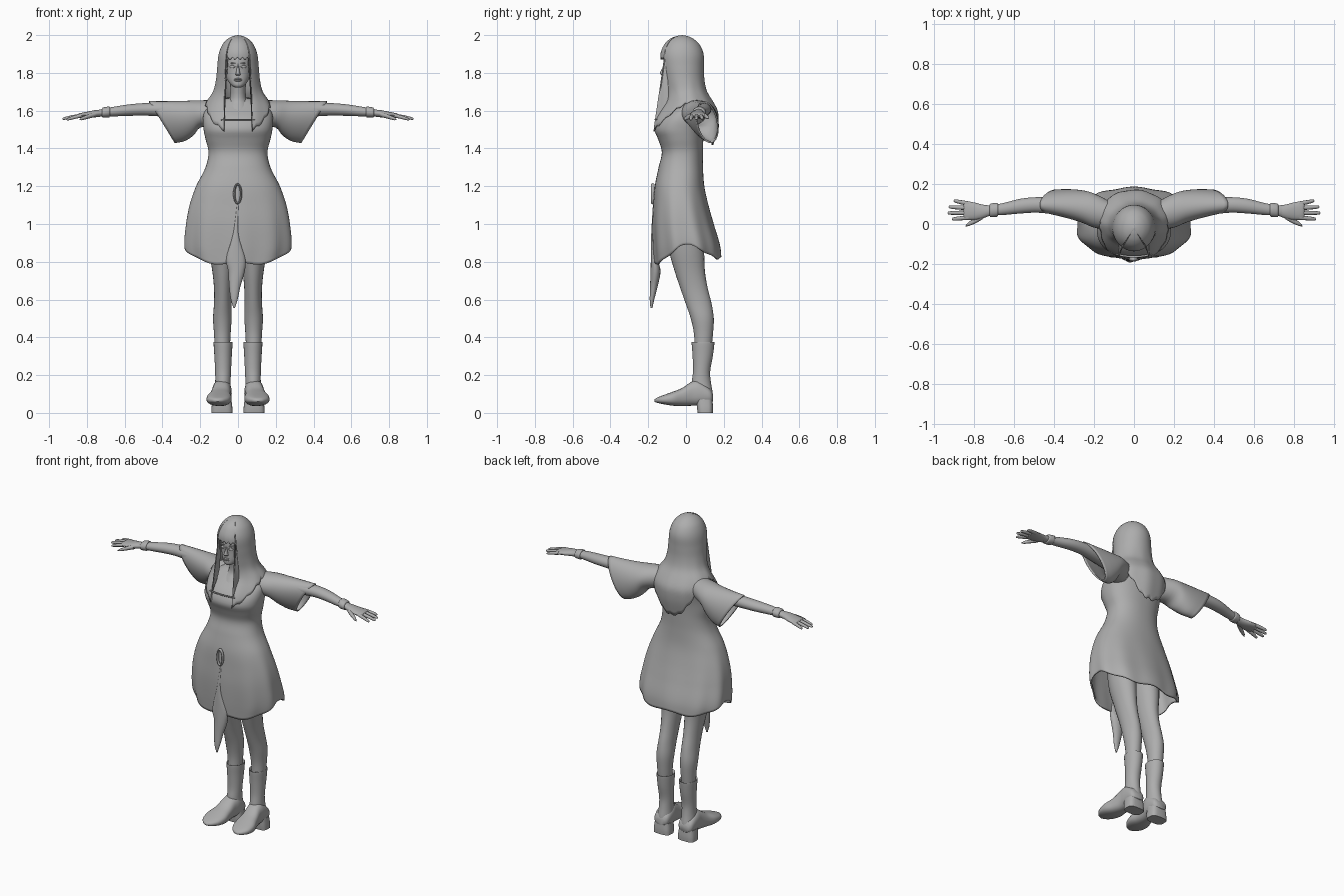
import bpy, bmesh, math
from mathutils import Vector

grey = bpy.data.materials.new("plain_grey")
grey.diffuse_color = (0.42, 0.42, 0.42, 1)


def lookup(tab, x):
    """Smooth (cubic) interpolation of a table whose first column is the key."""
    x = min(max(x, tab[0][0]), tab[-1][0])
    i = max(j for j in range(len(tab) - 1) if tab[j][0] <= x)
    a, b = tab[i], tab[i + 1]
    p, q = tab[max(i - 1, 0)], tab[min(i + 2, len(tab) - 1)]
    h = b[0] - a[0]
    t = (x - a[0]) / h
    out = []
    for c in range(1, len(a)):
        ma = (b[c] - p[c]) / (b[0] - p[0]) * h
        mb = (q[c] - a[c]) / (q[0] - a[0]) * h
        out.append((2*t**3 - 3*t**2 + 1) * a[c] + (t**3 - 2*t**2 + t) * ma
                   + (3*t**2 - 2*t**3) * b[c] + (t**3 - t**2) * mb)
    return out


def skin(name, rows, cap=True, mirror=False, thick=0, angle=50):
    """Joins rows of points (closed rings) into one smooth object."""
    bm = bmesh.new()
    vs = [[bm.verts.new(p) for p in r] for r in rows]
    n = len(rows[0])
    for a, b in zip(vs, vs[1:]):
        for i in range(n):
            bm.faces.new((a[i], a[(i + 1) % n], b[(i + 1) % n], b[i]))
    if cap:
        bm.faces.new(vs[0])
        bm.faces.new(vs[-1])
    bmesh.ops.remove_doubles(bm, verts=bm.verts, dist=0.0002)
    bmesh.ops.recalc_face_normals(bm, faces=bm.faces)
    me = bpy.data.meshes.new(name)
    bm.to_mesh(me)
    bm.free()
    me.materials.append(grey)
    ob = bpy.data.objects.new(name, me)
    bpy.context.collection.objects.link(ob)
    bpy.ops.object.select_all(action='DESELECT')
    ob.select_set(True)
    bpy.context.view_layer.objects.active = ob
    bpy.ops.object.shade_smooth_by_angle(angle=math.radians(angle))
    if thick:
        m = ob.modifiers.new("thickness", 'SOLIDIFY')
        m.thickness, m.offset = thick, -1
    if mirror:
        ob.modifiers.new("mirror", 'MIRROR')
    return ob


def loft(name, rings, n=24, k=4, power=1.0, **kw):
    """Skins elliptical rings (centre, half axis u, half axis v)."""
    tab = [(i, *c, *u, *v) for i, (c, u, v) in enumerate(rings)]
    rows = []
    for s in range((len(rings) - 1) * k + 1):
        w = lookup(tab, s / k)
        c, u, v = Vector(w[:3]), Vector(w[3:6]), Vector(w[6:])
        row = []
        for i in range(n):
            a = 2 * math.pi * i / n
            co, si = math.cos(a), math.sin(a)
            row.append(c + u * math.copysign(abs(co)**power, co) + v * math.copysign(abs(si)**power, si))
        rows.append(row)
    return skin(name, rows, **kw)


def zr(z, x, rx, yf, yb):      # level ring
    return (x, (yf + yb) / 2, z), (rx, 0, 0), (0, (yb - yf) / 2, 0)


def xr(x, y, z, ry, rz):       # ring across an arm
    return (x, y, z), (0, ry, 0), (0, 0, rz)


def yr(y, x, rx, zl, zt):      # ring across a foot
    return (x, y, (zl + zt) / 2), (rx, 0, 0), (0, 0, (zt - zl) / 2)


# dress: height, half width, front y, back y
DRESS = [(.78, .265, -.165, .185), (.88, .287, -.172, .178), (1.0, .278, -.176, .145),
         (1.1, .258, -.172, .118), (1.2, .222, -.165, .097), (1.3, .172, -.145, .09),
         (1.38, .156, -.128, .09), (1.45, .172, -.148, .092), (1.5, .182, -.166, .098),
         (1.56, .185, -.142, .11), (1.61, .17, -.09, .118), (1.65, .11, -.05, .1),
         (1.67, .055, -.03, .07)]
rows = []
for j in range(61):
    t = j / 60
    row = []
    for i in range(80):
        a = 2 * math.pi * i / 80                       # 0 = front
        si, co = math.sin(a), math.cos(a)
        hem = .79 + .095 * abs(si)**5 + .03 * max(0, -co) + .006 * math.cos(8 * a)
        z = hem + (1.67 - hem) * t
        rx, yf, yb = lookup(DRESS, z)
        f = 1 + .022 * math.cos(10 * a) * max(0, min(1, (1.2 - z) / .35))
        yc = (yf + yb) / 2
        row.append((rx * f * math.copysign(abs(si)**.9, si),
                    yc - (yb - yf) / 2 * f * math.copysign(abs(co)**.85, co), z))
    rows.append(row)
skin("dress", rows, cap=False, thick=.008)

# front overlap ending in a pointed tail, with a lacing loop above
loft("dress_front_tail", [zr(1.12, 0, .004, -.174, -.165), zr(.95, -.012, .014, -.184, -.168),
                          zr(.82, -.012, .05, -.186, -.15), zr(.75, -.008, .044, -.188, -.135),
                          zr(.67, -.017, .03, -.19, -.15), zr(.6, -.02, .018, -.192, -.168),
                          zr(.555, -.02, .004, -.188, -.178)], n=16)
loop = []
for i in range(25):
    a = 2 * math.pi * i / 24
    d = Vector((math.sin(a), 0, math.cos(a)))
    c = Vector((-.002 + .018 * d.x, -.176, 1.16 + .05 * d.z))
    loop.append((c, d * .006, (0, .009, 0)))
loft("lacing_loop", loop, n=8, k=1, cap=False)
loft("neckline_trim", [((x, -.163 + 1.5 * x * x, 1.553), (0, .005, 0), (0, 0, .004))
                       for x in (-.09, -.045, 0, .045, .09)], n=8)

# wide hanging sleeves: top x z, bottom x z, depth
sleeve = []
for tx, tz, bx, bz, ty, by, ry in [(.1, 1.655, .13, 1.52, .04, .04, .07), (.2, 1.655, .2, 1.51, .065, .07, .085),
                                   (.28, 1.652, .235, 1.47, .08, .095, .08), (.38, 1.65, .28, 1.44, .09, .115, .07),
                                   (.47, 1.65, .335, 1.428, .095, .13, .058)]:
    sleeve.append((((tx + bx) / 2, (ty + by) / 2, (tz + bz) / 2),
                   ((tx - bx) / 2, (ty - by) / 2, (tz - bz) / 2), (0, ry, 0)))
loft("sleeve", sleeve, n=32, cap=False, mirror=True, thick=.008)

# arms, wristbands and hands
loft("arm", [xr(.18, .06, 1.6, .05, .045), xr(.35, .085, 1.605, .045, .04), xr(.47, .095, 1.607, .039, .034),
             xr(.56, .09, 1.604, .037, .031), xr(.65, .075, 1.596, .03, .026), xr(.71, .068, 1.59, .026, .02),
             xr(.74, .064, 1.585, .03, .019)], mirror=True)
loft("wristband", [xr(.678, .071, 1.594, .03, .025), xr(.685, .071, 1.593, .035, .029),
                   xr(.713, .068, 1.59, .034, .027), xr(.72, .068, 1.589, .028, .022)], mirror=True)
loft("palm", [xr(.72, .066, 1.588, .025, .018), xr(.76, .062, 1.583, .036, .019), xr(.8, .064, 1.578, .044, .016),
              xr(.84, .068, 1.574, .046, .012), xr(.85, .069, 1.573, .038, .006)], n=16, mirror=True)
for nm, y0, y1, x1, z1 in [("index", .032, .025, .908, 1.553), ("middle", .056, .055, .93, 1.556),
                           ("ring", .08, .085, .925, 1.558), ("little", .102, .115, .9, 1.56)]:
    loft(nm + "_finger", [xr(.825, y0, 1.575, .011, .01), xr((.825 + x1) / 2, (y0 + y1) / 2, (1.577 + z1) / 2, .0105, .01),
                          xr(x1 - .008, y1, z1 + .002, .008, .007), xr(x1, y1, z1, .002, .002)], n=10, k=3, mirror=True)
loft("thumb", [xr(.755, .04, 1.58, .016, .014), xr(.79, .018, 1.57, .014, .012),
               xr(.825, 0, 1.558, .01, .009), xr(.84, -.01, 1.553, .002, .002)], n=10, mirror=True)

# legs
loft("leg", [zr(.34, .083, .04, .045, .135), zr(.42, .083, .044, .042, .143), zr(.5, .083, .049, .025, .147),
             zr(.58, .081, .046, -.002, .135), zr(.66, .08, .047, -.03, .115), zr(.75, .081, .055, -.06, .1),
             zr(.86, .086, .068, -.09, .095), zr(.98, .088, .078, -.1, .08)], mirror=True)

# boots: shaft with cuff, pointed foot, heel block
loft("boot_shaft", [zr(.05, .085, .052, .05, .14), zr(.1, .082, .046, .03, .142), zr(.16, .08, .041, .03, .132),
                    zr(.22, .079, .042, .037, .128), zr(.3, .079, .046, .035, .142), zr(.365, .079, .05, .03, .15),
                    zr(.374, .079, .048, .032, .148), zr(.36, .079, .04, .045, .135)], mirror=True)
loft("boot_foot", [yr(.143, .085, .03, .06, .1), yr(.125, .085, .048, .05, .13), yr(.07, .085, .052, .04, .17),
                   yr(.03, .088, .05, .038, .165), yr(-.02, .094, .056, .036, .132), yr(-.07, .1, .066, .038, .112),
                   yr(-.12, .104, .058, .046, .094), yr(-.155, .106, .032, .054, .08),
                   yr(-.168, .107, .006, .06, .07)], power=.8, mirror=True)
loft("boot_heel", [zr(0, .085, .056, .062, .142), zr(.03, .085, .055, .058, .143), zr(.07, .085, .05, .055, .14)],
     power=.6, mirror=True)

# neck and head
loft("neck", [zr(1.55, 0, .08, -.14, .05), zr(1.62, 0, .07, -.085, .06), zr(1.67, 0, .043, -.06, .045),
              zr(1.78, 0, .042, -.075, .02)])
loft("head", [zr(1.722, 0, .014, -.108, -.075), zr(1.735, 0, .036, -.118, -.04), zr(1.765, 0, .057, -.118, 0),
              zr(1.81, 0, .072, -.116, .04), zr(1.86, 0, .078, -.118, .06), zr(1.91, 0, .076, -.105, .06),
              zr(1.95, 0, .045, -.07, .03)], n=32)
loft("nose", [zr(1.785, 0, .009, -.122, -.1), zr(1.793, 0, .014, -.136, -.1), zr(1.803, 0, .01, -.137, -.1),
              zr(1.83, 0, .006, -.123, -.1), zr(1.85, 0, .005, -.118, -.1)], n=12)
for nm, z in (("upper_lip", 1.767), ("lower_lip", 1.759)):
    loft(nm, [((x, -.117 + 6 * x * x, z), (0, r, 0), (0, 0, r * .7))
              for x, r in ((-.02, .001), (-.008, .007), (.008, .007), (.02, .001))], n=10)
for nm, z, h in (("eye", 1.832, .007), ("brow", 1.851, .003)):
    loft(nm, [((x, -.117 + 5 * x * x, z), (0, r * .006, 0), (0, 0, r * h))
              for x, r in ((.014, .1), (.024, 1), (.036, 1), (.048, .1))], n=10, mirror=True)

# long hair: half width, front y, back y by height; hem height by angle from the back
HAIR = [(1.4, .17, -.18, .14), (1.5, .19, -.184, .164), (1.55, .193, -.172, .17), (1.6, .188, -.142, .168),
        (1.65, .165, -.112, .142), (1.7, .132, -.108, .112), (1.76, .117, -.118, .098), (1.83, .11, -.13, .095),
        (1.9, .102, -.135, .093), (1.95, .082, -.115, .072), (1.98, .055, -.085, .04), (1.995, .026, -.05, .008),
        (2.0, 0, -.02, -.02)]
HEM = [(0, 1.41), (.3, 1.43), (.65, 1.52), (1.0, 1.6), (1.5, 1.63), (1.85, 1.6), (2.2, 1.53), (2.5, 1.485)]
N = 120
cols = []
for i in range(N):
    p = 2 * math.pi * (i + .5) / N - math.pi
    jag = .016 * abs((i % 5) / 2.5 - 1)
    bangs = abs(p) > 2.5
    hem = 1.868 + jag if bangs else lookup(HEM, abs(p))[0] + jag
    col = []
    for j in range(41):
        z = 2 - (2 - hem) * (j / 40)**1.8
        rx, yf, yb = lookup(HAIR, z)
        q = p * (1 + .1 * max(0, min(1, (1.76 - z) / .15)))
        f = 1 + .01 * math.sin(11 * p) * max(0, min(1, (1.8 - z) / .2))
        col.append((rx * f * math.sin(q), (yf + yb) / 2 + (yb - yf) / 2 * f * math.cos(q), z))
    cols.append(col)
skin("long_hair", list(zip(*cols)), cap=False, thick=.006)
